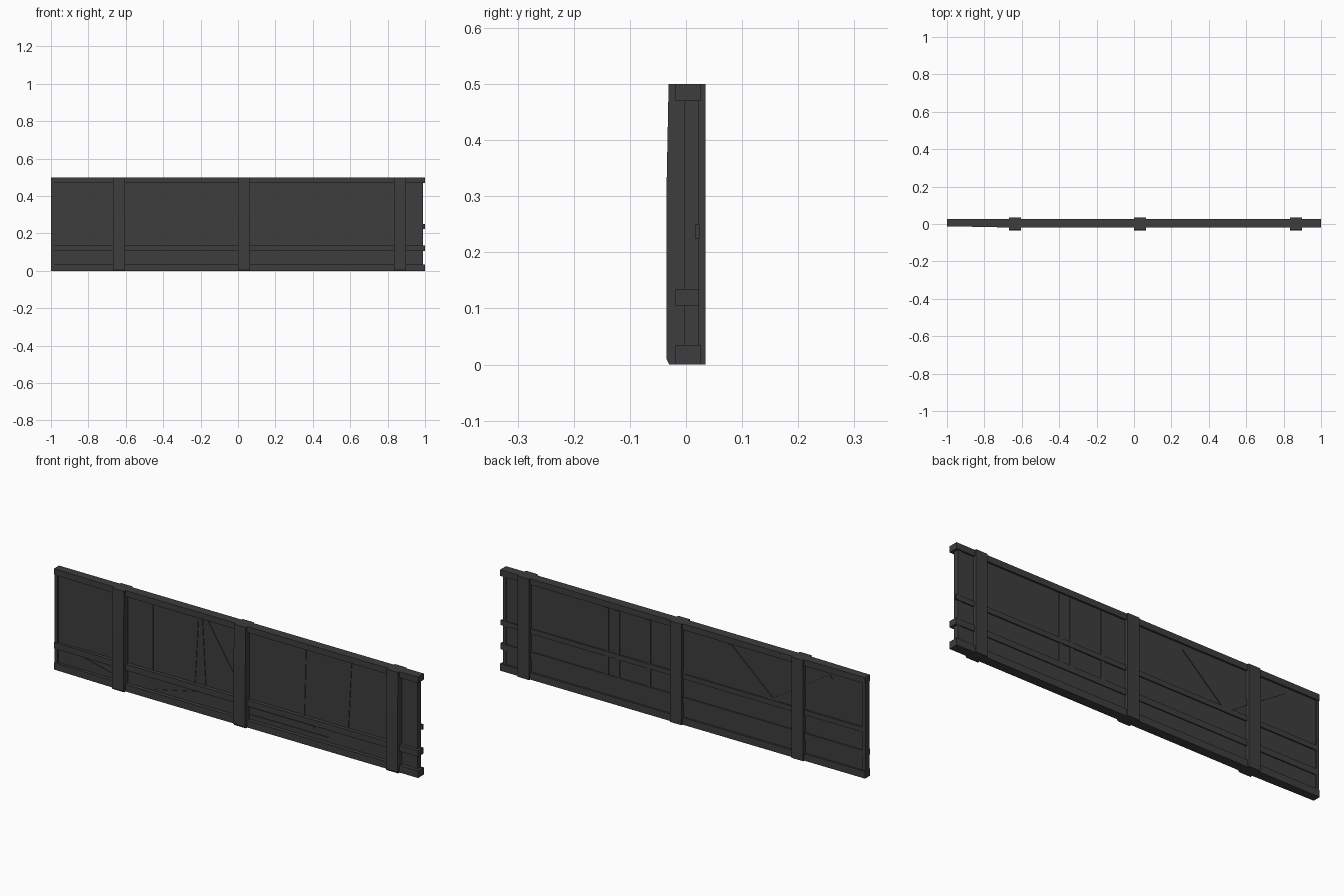
import bpy, bmesh, math
from mathutils import Vector

old = bpy.data.objects.get("Cube")
if old:
    bpy.data.objects.remove(old, do_unlink=True)

charcoal = bpy.data.materials.new("charcoal")
charcoal.use_nodes = True
COLOUR = (0.047, 0.047, 0.047, 1)
charcoal.diffuse_color = COLOUR
charcoal.node_tree.nodes["Principled BSDF"].inputs["Base Color"].default_value = COLOUR


def prism(name, profile, offset):
    """Sweep a flat outline along a straight offset."""
    bm = bmesh.new()
    face = bm.faces.new([bm.verts.new(p) for p in profile])
    swept = bmesh.ops.extrude_face_region(bm, geom=[face])["geom"]
    moved = [v for v in swept if isinstance(v, bmesh.types.BMVert)]
    bmesh.ops.translate(bm, verts=moved, vec=offset)
    bmesh.ops.recalc_face_normals(bm, faces=bm.faces)
    mesh = bpy.data.meshes.new(name)
    bm.to_mesh(mesh)
    bm.free()
    mesh.materials.append(charcoal)
    obj = bpy.data.objects.new(name, mesh)
    bpy.context.collection.objects.link(obj)
    return obj


def box(name, x0, x1, y0, y1, z0, z1):
    return prism(name, [(x0, y0, z0), (x1, y0, z0), (x1, y1, z0), (x0, y1, z0)],
                 (0, 0, z1 - z0))


def strip(name, start, end, width, y0, y1):
    """Flat slat between two (x, z) points."""
    a, b = Vector((start[0], y0, start[1])), Vector((end[0], y0, end[1]))
    d = (b - a).normalized()
    side = Vector((-d.z, 0, d.x)) * width / 2
    return prism(name, [a - side, b - side, b + side, a + side], (0, y1 - y0, 0))


# Thin sheet filling the frame
SHEET_FRONT, SHEET_BACK = 0.0, 0.018
box("panel_sheet", -0.99, 0.985, SHEET_FRONT, SHEET_BACK, 0.01, 0.485)

# Long rails, slightly thinner at the free end
for name, z0, z1, back in (("bottom_rail", 0, 0.035, 0.027),
                           ("middle_rail", 0.105, 0.135, 0.023),
                           ("top_rail", 0.47, 0.5, 0.027)):
    outline = [(-1, -0.012), (-0.65, -0.019), (1, -0.019), (1, back), (-1, back)]
    prism(name, [(x, y, z0) for x, y in outline], (0, 0, z1 - z0))

# Upright posts with a leaning front face and chipped foot
post_profile = [(-0.03, 0), (0.035, 0), (0.035, 0.5), (-0.031, 0.5), (-0.035, 0.3), (-0.035, 0.01)]
for name, x in (("right_post", -0.667), ("centre_post", 0.0), ("left_post", 0.835)):
    prism(name, [(x, y, z) for y, z in post_profile], (0.064, 0, 0))

# End trim
box("right_end_trim", -1, -0.985, -0.008, 0.024, 0.02, 0.48)
box("left_end_trim", 0.97, 0.988, -0.004, 0.022, 0.02, 0.48)

# Back battens: horizontal, upright and zigzag braces
box("back_batten", -1, 1, SHEET_BACK - 0.002, 0.024, 0.225, 0.25)
for x in (0.42, 0.36, 0.19):
    strip("back_upright", (x, 0.12), (x, 0.465), 0.022, SHEET_BACK - 0.002, 0.022)
zigzag = [(0.02, 0.24), (-0.25, 0.46), (-0.49, 0.245), (-0.81, 0.45)]
for a, b in zip(zigzag, zigzag[1:]):
    strip("back_brace", a, b, 0.025, SHEET_BACK - 0.002, 0.022)

# Shallow seams on the front
FRONT = (SHEET_FRONT - 0.003, SHEET_FRONT + 0.001)
for x, lean in ((-0.47, 0), (-0.24, 0.02), (-0.18, -0.02), (0.36, 0.01), (0.51, 0), (0.6, 0.02)):
    strip("front_seam", (x, 0.12), (x + lean, 0.48), 0.012, *FRONT)
strip("front_diagonal_seam", (-0.18, 0.475), (0.0, 0.19), 0.015, *FRONT)
for x0, z0, x1, z1 in ((-0.88, 0.1, -0.66, 0.05), (-0.45, 0.04, -0.18, 0.1),
                       (0.07, 0.055, 0.5, 0.055), (0.07, 0.09, 0.42, 0.09)):
    strip("lower_seam", (x0, z0), (x1, z1), 0.01, *FRONT)
